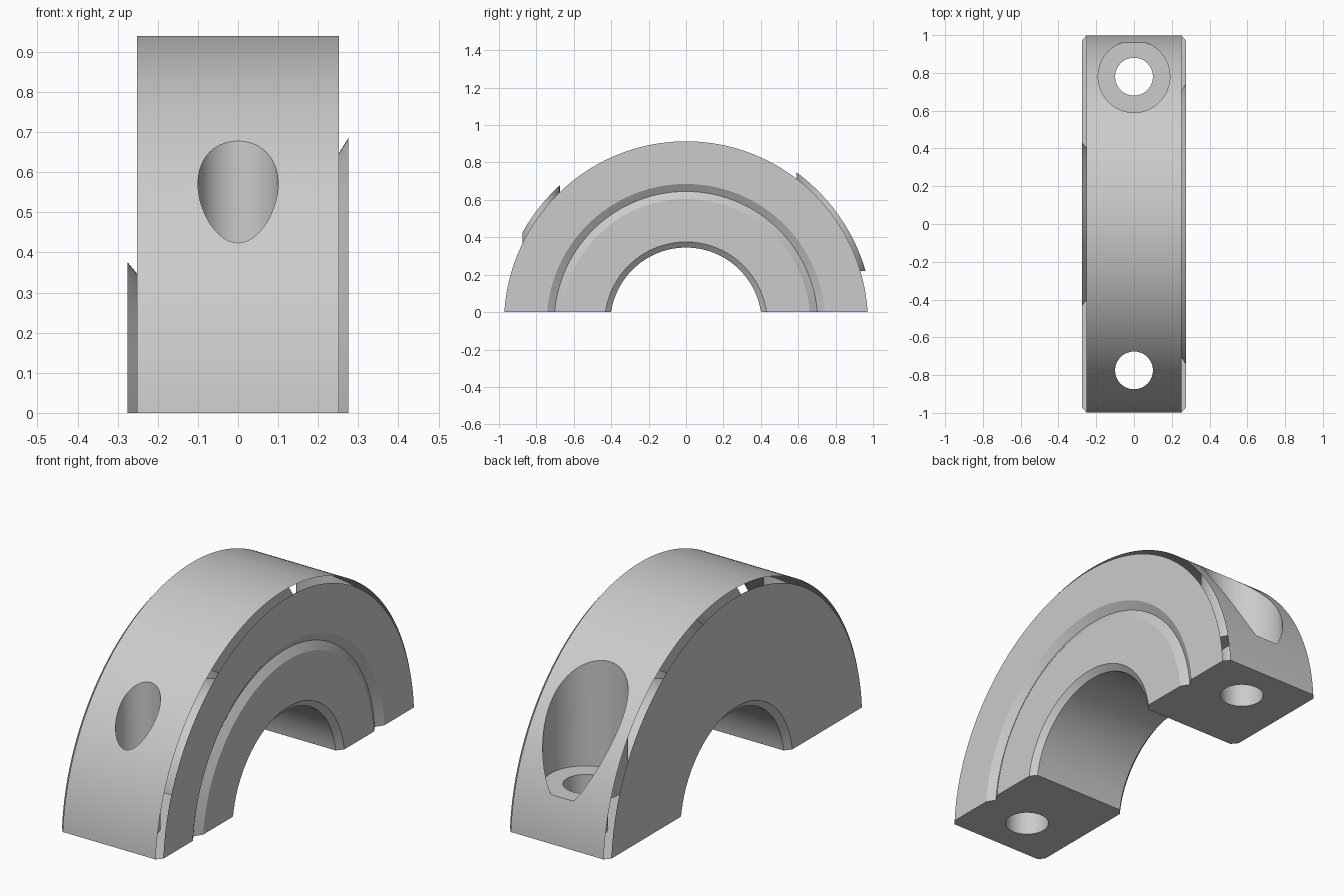
import bpy, bmesh, math

cube = bpy.data.objects.get("Cube")
if cube:
    bpy.data.objects.remove(cube, do_unlink=True)

steel = bpy.data.materials.new("grey steel")
steel.use_nodes = True
colour = (0.6, 0.6, 0.6, 1)
steel.diffuse_color = colour
steel.node_tree.nodes["Principled BSDF"].inputs["Base Color"].default_value = colour

AXIS_Z = -0.06      # centre of the arc lies just below the parting face
STEPS = 128
HALF, RIM = 0.275, 0.252


def link(name, bm):
    bmesh.ops.recalc_face_normals(bm, faces=bm.faces)
    mesh = bpy.data.meshes.new(name)
    bm.to_mesh(mesh)
    bm.free()
    mesh.materials.append(steel)
    obj = bpy.data.objects.new(name, mesh)
    bpy.context.collection.objects.link(obj)
    return obj


# Half-ring body: cross-section (x, radius) swept over the arc, ends at z = 0
profile = [(-RIM, 1.0), (RIM, 1.0), (HALF, 0.973),
           (HALF, 0.745), (0.25, 0.705), (HALF, 0.665),   # V groove
           (HALF, 0.435), (0.25, 0.405),
           (-0.25, 0.405), (-HALF, 0.435), (-HALF, 0.973)]
bm = bmesh.new()
rows = []
for i in range(STEPS + 1):
    row = []
    for x, r in profile:
        start = math.asin(-AXIS_Z / r)
        a = start + (math.pi - 2 * start) * i / STEPS
        row.append(bm.verts.new((x, r * math.cos(a), AXIS_Z + r * math.sin(a))))
    rows.append(row)
n = len(profile)
for a, b in zip(rows, rows[1:]):
    for k in range(n):
        m = (k + 1) % n
        bm.faces.new((a[k], a[m], b[m], b[k]))
bm.faces.new(rows[0])
bm.faces.new(rows[-1][::-1])
body = link("bearing_cap", bm)


# Bolt holes and the counterbore at the back
def cut_hole(name, y, radius, bottom):
    bm = bmesh.new()
    bmesh.ops.create_cone(bm, cap_ends=True, segments=64, radius1=radius,
                          radius2=radius, depth=2)
    bmesh.ops.translate(bm, verts=bm.verts, vec=(0, y, bottom + 1))
    cutter = link(name, bm)
    cutter.hide_render = True
    mod = body.modifiers.new(name, "BOOLEAN")
    mod.operation = "DIFFERENCE"
    mod.solver = "EXACT"
    mod.object = cutter
    bpy.context.view_layer.objects.active = body
    bpy.ops.object.modifier_apply(modifier=name)
    bpy.data.objects.remove(cutter, do_unlink=True)


cut_hole("front_bolt_hole", -0.775, 0.1, -0.5)
cut_hole("back_bolt_hole", 0.78, 0.1, -0.5)
cut_hole("back_counterbore", 0.78, 0.19, 0.22)

# Open gap along both outer rims
bm = bmesh.new()
bm.from_mesh(body.data)
gap = []
for f in bm.faces:
    c = f.calc_center_median()
    if RIM + 0.002 < abs(c.x) < HALF - 0.002 and math.hypot(c.y, c.z - AXIS_Z) > 0.975:
        gap.append(f)
bmesh.ops.delete(bm, geom=gap, context="FACES")
bm.to_mesh(body.data)
bm.free()

for obj in bpy.context.selected_objects:
    obj.select_set(False)
body.select_set(True)
bpy.context.view_layer.objects.active = body
bpy.ops.object.shade_smooth_by_angle(angle=math.radians(20))
